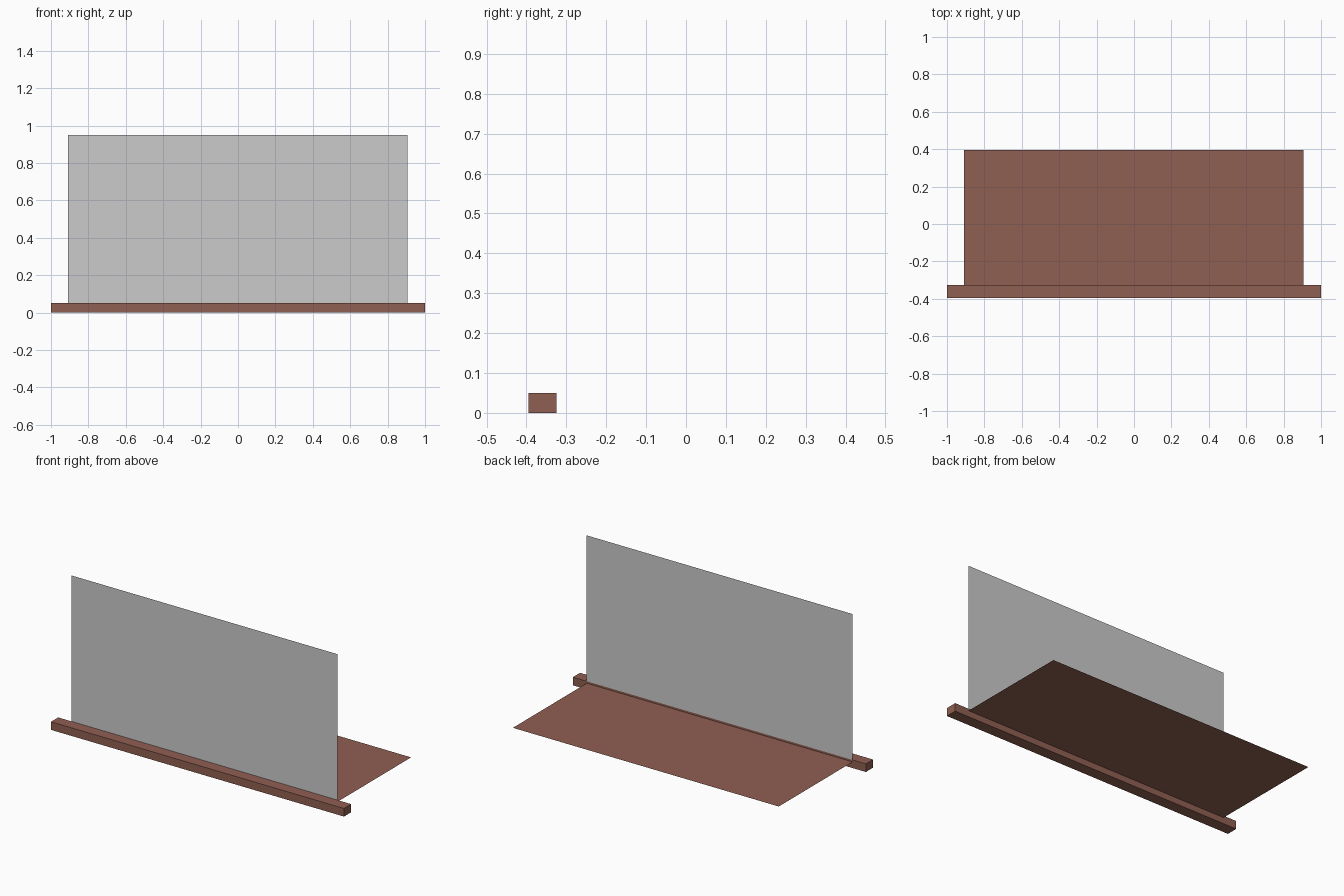
import bpy

if "Cube" in bpy.data.objects:
    bpy.data.objects.remove(bpy.data.objects["Cube"])


def add_mesh(name, verts, faces, material=None):
    mesh = bpy.data.meshes.new(name)
    mesh.from_pydata(verts, [], faces)
    obj = bpy.data.objects.new(name, mesh)
    bpy.context.collection.objects.link(obj)
    if material:
        mesh.materials.append(material)
    return obj


brown = bpy.data.materials.new("brown_wood")
brown.diffuse_color = (0.28, 0.115, 0.085, 1)
brown.use_nodes = True
brown.node_tree.nodes["Principled BSDF"].inputs["Base Color"].default_value = brown.diffuse_color

LEFT, RIGHT = -0.91, 0.905
BAR_BACK, BACK = -0.325, 0.395
SHELF_Z, BAR_TOP, TOP = 0.038, 0.05, 0.95

# Long front bar
bpy.ops.mesh.primitive_cube_add(size=1, location=(0, -0.36, BAR_TOP / 2))
bar = bpy.context.object
bar.name = "front_bar"
bar.scale = (2, 0.07, BAR_TOP)
bpy.ops.object.transform_apply(location=False, rotation=False, scale=True)
bar.data.materials.append(brown)

# Thin shelf sheet running back from the bar
add_mesh("shelf_sheet",
         [(LEFT, BAR_BACK, SHELF_Z), (RIGHT, BAR_BACK, SHELF_Z),
          (RIGHT, BACK, SHELF_Z), (LEFT, BACK, SHELF_Z)],
         [(0, 1, 2, 3)], brown)

# Thin upright panel on the back edge of the bar
add_mesh("upright_panel",
         [(LEFT, BAR_BACK, BAR_TOP), (RIGHT, BAR_BACK, BAR_TOP),
          (RIGHT, BAR_BACK, TOP), (LEFT, BAR_BACK, TOP)],
         [(0, 1, 2, 3)])
